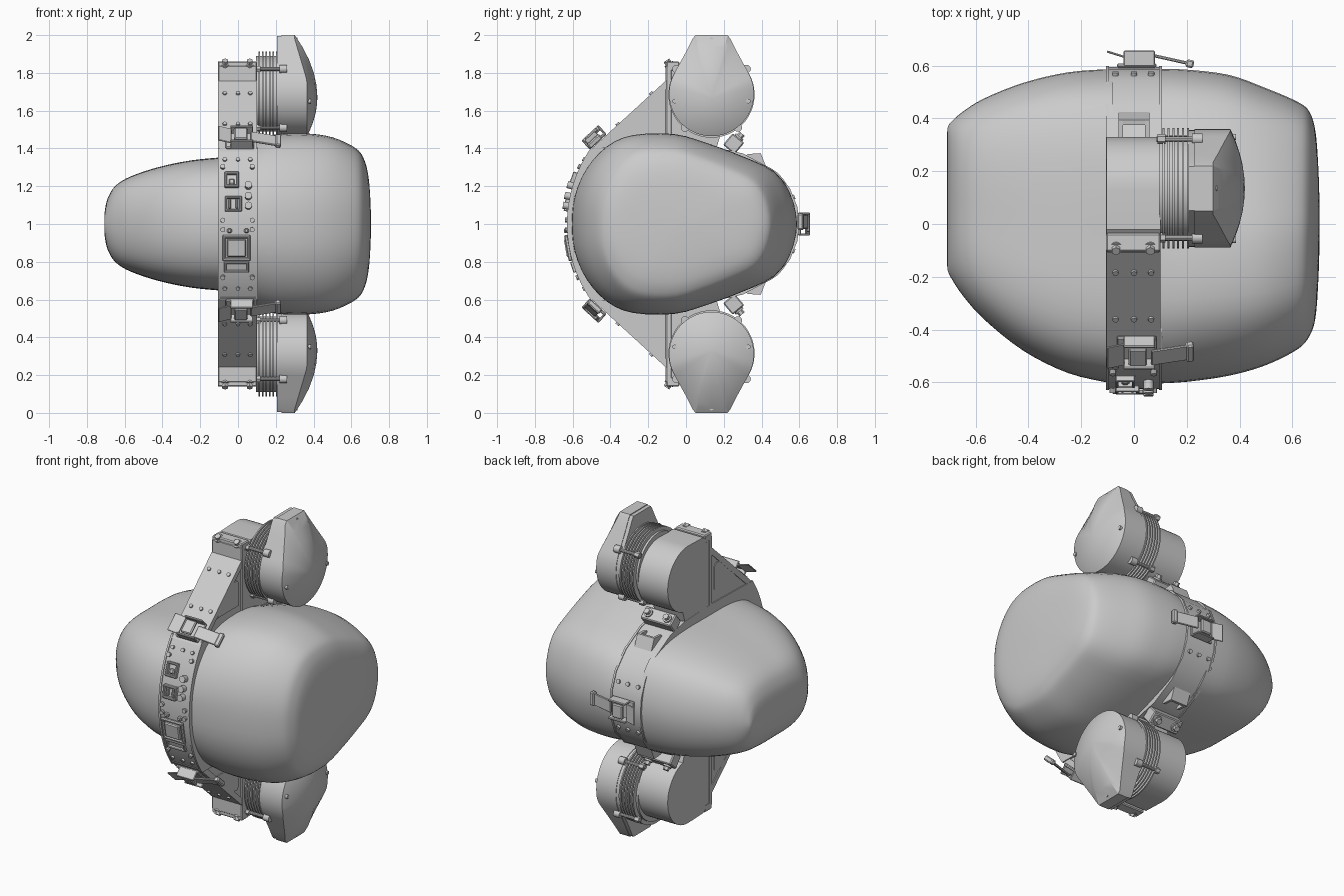
import bpy, bmesh, math
from mathutils import Matrix, Vector

if "Cube" in bpy.data.objects:
    bpy.data.objects.remove(bpy.data.objects["Cube"])


def finish(name, bm, M=None, angle=32):
    if M is not None:
        bm.transform(M)
    bmesh.ops.recalc_face_normals(bm, faces=bm.faces)
    me = bpy.data.meshes.new(name)
    bm.to_mesh(me)
    bm.free()
    ob = bpy.data.objects.new(name, me)
    bpy.context.collection.objects.link(ob)
    bpy.ops.object.select_all(action='DESELECT')
    ob.select_set(True)
    bpy.context.view_layer.objects.active = ob
    bpy.ops.object.shade_smooth_by_angle(angle=math.radians(angle))
    return ob


def loft(name, rings, angle=32):
    bm = bmesh.new()
    vs = [[bm.verts.new(p) for p in r] for r in rings]
    n = len(rings[0])
    for a, b in zip(vs, vs[1:]):
        for i in range(n):
            bm.faces.new((a[i], a[(i + 1) % n], b[(i + 1) % n], b[i]))
    bm.faces.new(vs[0])
    bm.faces.new(vs[-1])
    return finish(name, bm, angle=angle)


def prism(name, pts, x0, x1):
    return loft(name, [[(x, y, z) for y, z in pts] for x in (x0, x1)], 25)


def box(name, c, s, M=None, bevel=0.006):
    bm = bmesh.new()
    bmesh.ops.create_cube(bm, size=1, matrix=Matrix.Translation(c) @ Matrix.Diagonal((*s, 1)))
    bmesh.ops.bevel(bm, geom=bm.edges[:], offset=min(bevel, min(s) * .3), segments=1, affect='EDGES')
    return finish(name, bm, M)


def cyl(name, c, r, d, M=None, axis='Z', seg=16):
    R = Matrix.Rotation(math.pi / 2, 4, 'Y') if axis == 'X' else Matrix.Identity(4)
    bm = bmesh.new()
    bmesh.ops.create_cone(bm, cap_ends=True, segments=seg, radius1=r, radius2=r, depth=d,
                          matrix=Matrix.Translation(c) @ R)
    return finish(name, bm, M)


def place(y, z, deg):
    """Local z becomes the outward normal, local y runs along the band."""
    return Matrix.Translation((0, y, z)) @ Matrix.Rotation(math.radians(deg), 4, 'X')


def front(z):
    return place(.075 - math.sqrt(.49 - (z - 1) ** 2), z, 90 - math.degrees(math.asin((z - 1) / .7)))


def spline(pts, sub, closed):
    out, n = [], len(pts)
    get = (lambda i: Vector(pts[i % n])) if closed else (lambda i: Vector(pts[max(0, min(n - 1, i))]))
    for i in range(n if closed else n - 1):
        a, b, c, d = (get(i + k) for k in (-1, 0, 1, 2))
        for k in range(sub):
            t = k / sub
            out.append(.5 * (2 * b + (c - a) * t + (2 * a - 5 * b + 4 * c - d) * t * t
                             + (3 * b - a - 3 * c + d) * t ** 3))
    if not closed:
        out.append(Vector(pts[-1]))
    return out


# Two body shells: half outline (mirrored in z) scaled along x (x, y front, y back, half height)
egg = [(-1, 0), (-.975, .33), (-.875, .63), (-.7, .87), (-.47, .99), (-.1, 1),
       (.2, .9), (.53, .75), (.8, .59), (.94, .35), (1, 0)]
flat = [(-1, 0), (-.97, .38), (-.87, .7), (-.7, .9), (-.45, .99), (-.1, 1.0),
        (.3, 1.0), (.6, .94), (.82, .78), (.95, .45), (1, 0)]
right = [(.08, -.605, .588, .44), (.2, -.598, .585, .47), (.36, -.575, .565, .475), (.5, -.535, .515, .455),
         (.62, -.475, .463, .40), (.665, -.425, .425, .345), (.688, -.355, .35, .265), (.699, -.21, .21, .16),
         (.704, -.05, .05, .04)]
left = [(-.08, -.605, .588, .352), (-.25, -.565, .575, .335), (-.42, -.48, .535, .30), (-.57, -.36, .475, .25),
        (-.65, -.27, .425, .20), (-.69, -.21, .39, .135), (-.705, -.18, .37, .07), (-.708, -.16, .35, .02)]
for name, secs, half in (('right_body_shell', right, egg), ('left_body_shell', left, flat)):
    outline = spline(half + [(y, -h) for y, h in half[-2:0:-1]], 3, True)
    loft(name, [[(x, (a + b) / 2 + u * (b - a) / 2, 1 + v * h) for u, v in outline]
                for x, a, b, h in spline(secs, 4, False)], 40)

# Central band ring
arc = [(.075 - math.sqrt(.49 - (k * .04) ** 2), 1 + k * .04) for k in range(11)]
back = [(-.1, 1.41), (.17, 1.4), (.3, 1.37), (.45, 1.29), (.545, 1.19), (.585, 1.09), (.595, 1.0)]
top = arc + back
prism('central_band', top + [(y, 2 - z) for y, z in top[-2:0:-1]], -.1, .1)
for s in (-1, 1):
    rim = [(y * 1.008, 1 + (z - 1) * 1.008) for y, z in top]
    prism('band_rim', rim + [(y, 2 - z) for y, z in rim[-2:0:-1]], s * .1 - .006, s * .1 + .006)

# Everything in the upper list is mirrored to the lower half afterwards
upper = []
add = upper.append
CY, CZ, R = .135, 1.69, .225

# Diagonal strut with side webs
add(prism('strut_plate', [(-.515, 1.385), (-.1, 1.765), (-.1, 1.72), (-.47, 1.38)], -.105, .1))
add(prism('strut_web', [(-.49, 1.38), (-.1, 1.74), (-.1, 1.4)], -.1, .094))
add(prism('strut_side_panel', [(-.34, 1.49), (-.32, 1.53), (-.19, 1.645), (-.15, 1.65),
                               (-.13, 1.63), (-.13, 1.49)], -.104, .099))
strut = place(-.3075, 1.575, 42.5)
for t in (-.07, .17):
    for x in (-.07, 0, .065):
        add(cyl('strut_screw', (x, t, .003), .011, .012, strut))

# Motor rear housing with squared front and mounting flange
hc = (.13, 1.66)
ring = [(hc[0] + .2 * math.cos(a), hc[1] + .2 * math.sin(a))
        for a in (math.radians(-90 + k * 7.5) for k in range(25))]
add(prism('motor_rear_housing', [(-.1, 1.4), (.16, 1.4)] + ring[2:] + [(-.02, 1.855), (-.09, 1.8)], -.105, .1))
add(box('mount_flange', (-.0025, -.09, 1.62), (.207, .035, .44)))
add(box('mount_cap_strip', (-.0025, -.07, 1.835), (.207, .07, .05)))
bolt = place(-.075, 1.825, 35)
foot = place(.265, 1.44, -40)
for x in (-.068, .062):
    for M in (bolt, foot):
        add(cyl('mount_bolt_washer', (x, 0, .02), .026, .02, M))
        add(cyl('mount_bolt_head', (x, 0, .035), .018, .03, M, seg=6))
add(box('mount_foot', (-.0025, 0, -.02), (.207, .08, .08), foot))

# Cooling fins between housing and cap
add(cyl('fin_core', (.16, CY, CZ), .2, .13, axis='X', seg=48))
for i in range(6):
    add(cyl('cooling_fin', (.112 + i * .0185, CY, CZ - .005), .228, .008, axis='X', seg=48))
for deg in (-52, -128, 35, 145):
    a = math.radians(deg)
    y, z = CY + .228 * math.cos(a), CZ + .228 * math.sin(a)
    add(cyl('tie_rod', (.165, y, z), .01, .16, axis='X', seg=10))
    add(cyl('tie_rod_nut', (.105, y, z), .019, .03, axis='X', seg=6))
    add(cyl('tie_rod_lug', (.24, y, z), .022, .04, axis='X', seg=12))

# Domed cap with a tapered nose
edge = [(CY + R * math.cos(a), CZ + R * math.sin(a)) for a in (math.radians(150 + k * 7.5) for k in range(33))]
edge += [(.265, 1.92), (.235, 1.98), (.22, 2.0), (.135, 2.0), (.05, 2.0), (.035, 1.98), (.005, 1.92)]


def cap_ring(s):
    out = []
    for y, z in edge:
        rim = .365 - .065 * max(0, min(1, (z - 1.76) / .22))
        out.append((rim + (.42 - rim) * (1 - s ** 2), CY + (y - CY) * s, 1.67 + (z - 1.67) * s))
    return out


add(loft('motor_cap', [[(.23, y, z) for y, z in edge]] + [cap_ring(s) for s in (1, .92, .8, .6, .4, .2, .03)], 30))
add(prism('motor_cap_lid', [(CY + (y - CY) * .985, 1.67 + (z - 1.67) * .985) for y, z in edge], .207, .232))
for x, y, z in ((.305, .135, 1.975), (.377, -.06, 1.65), (.377, .33, 1.65)):
    add(cyl('cap_screw', (x, y, z), .012, .02, axis='X', seg=12))

# Hook bracket on the rear of the band
wedge = [(.31, 1.35), (.325, 1.37), (.395, 1.375), (.45, 1.24)]
for s in (-1, 1):
    add(prism('hook_cheek', wedge, s * .05 - .008, s * .05 + .008))
add(prism('hook_plate', [(.375, 1.372), (.395, 1.375), (.45, 1.24), (.43, 1.24)], -.05, .05))


# Toggle latches
def latch(M):
    parts = [box('latch_base', (.01, 0, .008), (.15, .12, .016), M),
             box('latch_catch', (.015, 0, .055), (.07, .085, .02), M)]
    for s in (-1, 1):
        parts.append(box('latch_side', (.02, s * .055, .035), (.12, .012, .06), M))
    tilt = M @ Matrix.Translation((.08, 0, .045)) @ Matrix.Rotation(.22, 4, 'Y')
    parts.append(box('latch_lever', (.06, -.012, 0), (.15, .075, .012), tilt))
    parts.append(box('latch_lever_tip', (.135, -.012, 0), (.03, .085, .03), tilt))
    tail = M @ Matrix.Translation((-.05, 0, .03)) @ Matrix.Rotation(.3, 4, 'Y')
    parts.append(box('latch_tail', (-.025, 0, .015), (.07, .11, .008), tail))
    return parts


upper += latch(place(-.465, 1.435, 42.5))
latch(place(.592, 1.0, -90))

# Screw rows on the band
for x in (-.07, 0, .065):
    add(cyl('band_screw', (x, 0, .004), .011, .014, front(1.34)))
    add(cyl('rear_band_screw', (x, 0, .004), .012, .016, place(.565, 1.14, -68)))

# Mirror the upper half about z = 1
flip = Matrix.Translation((0, 0, 2)) @ Matrix.Diagonal((1, 1, -1, 1))
for ob in upper:
    me = ob.data.copy()
    me.transform(flip)
    me.flip_normals()
    bpy.context.collection.objects.link(bpy.data.objects.new('lower_' + ob.name, me))


# Front control panel: ports, buttons and rocker switch
def frame(name, x, z, w, h, t, d):
    M = front(z)
    for s in (-1, 1):
        box(name, (x + s * (w - t) / 2, 0, d / 2), (t, h, d), M)
        box(name, (x, s * (h - t) / 2, d / 2), (w, t, d), M)


frame('network_port', -.033, 1.23, .075, .085, .012, .025)
box('network_port_tab', (-.033, -.01, .008), (.03, .03, .02), front(1.23))
frame('data_port', -.025, 1.105, .09, .08, .012, .025)
for s in (-1, 1):
    box('data_port_slot', (-.025 + s * .019, 0, .008), (.014, .05, .022), front(1.105))
for z in (1.2, 1.145, 1.095):
    cyl('push_button', (.055, 0, .016), .019, .035, front(z))
frame('switch_frame', -.008, .875, .15, .14, .018, .02)
box('rocker_switch', (-.008, 0, .01), (.1, .095, .03), front(.875))
frame('fuse_frame', -.008, .775, .13, .06, .012, .018)
for z in (1.3, 1.02, .97, .72):
    for x in (-.08, .075):
        cyl('panel_screw', (x, 0, .007), .013, .018, front(z), seg=10)
for x in (-.045, .045):
    box('panel_stud', (x, 0, .01), (.025, .025, .025), front(.965))
